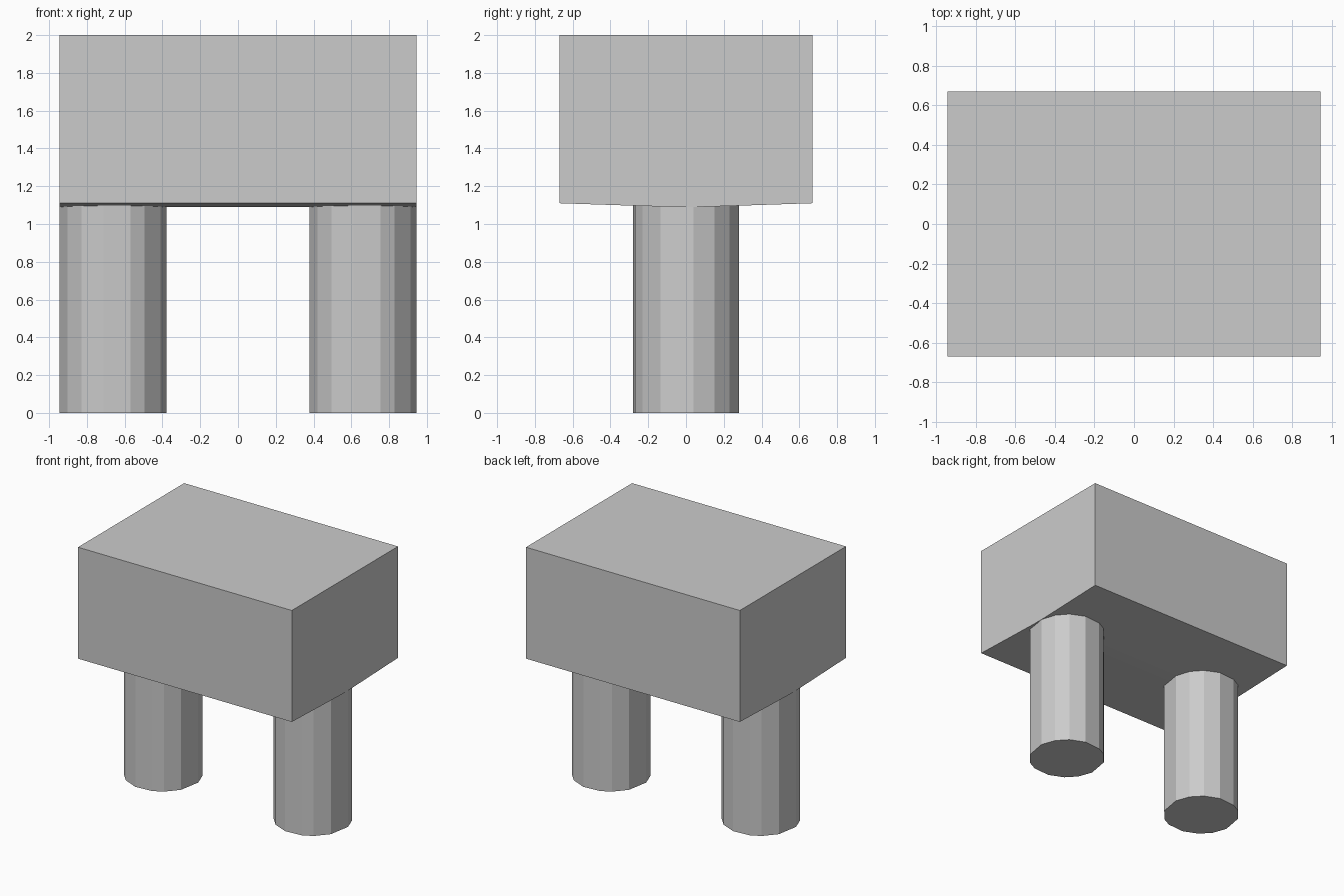
import bpy, bmesh
from math import radians, cos, sin

if "Cube" in bpy.data.objects:
    bpy.data.objects.remove(bpy.data.objects["Cube"])


def prism(name, points, vector):
    """Extrude a closed planar outline along a vector."""
    bm = bmesh.new()
    face = bm.faces.new([bm.verts.new(p) for p in points])
    ext = bmesh.ops.extrude_face_region(bm, geom=[face], use_keep_orig=True)
    moved = [v for v in ext["geom"] if isinstance(v, bmesh.types.BMVert)]
    bmesh.ops.translate(bm, verts=moved, vec=vector)
    bmesh.ops.recalc_face_normals(bm, faces=bm.faces)
    mesh = bpy.data.meshes.new(name)
    bm.to_mesh(mesh)
    bm.free()
    obj = bpy.data.objects.new(name, mesh)
    bpy.context.collection.objects.link(obj)
    return obj


# Block body with a slightly bowed underside
profile = [(-0.67, 2.0), (-0.67, 1.11), (-0.28, 1.097), (-0.05, 1.09),
           (0.05, 1.09), (0.28, 1.097), (0.67, 1.11), (0.67, 2.0)]
prism("body", [(-0.945, y, z) for y, z in profile], (1.89, 0, 0))

# Two legs with unevenly spaced facets, the second half repeating the first
half = [8, 32, 54, 80, 109, 126, 152]
angles = [radians(a) for a in half + [a + 180 for a in half]]
radius = 0.285
for side, x in (("left", -0.662), ("right", 0.662)):
    outline = [(x + radius * cos(a), radius * sin(a), 0) for a in angles]
    prism(side + "_leg", outline, (0, 0, 1.1))
